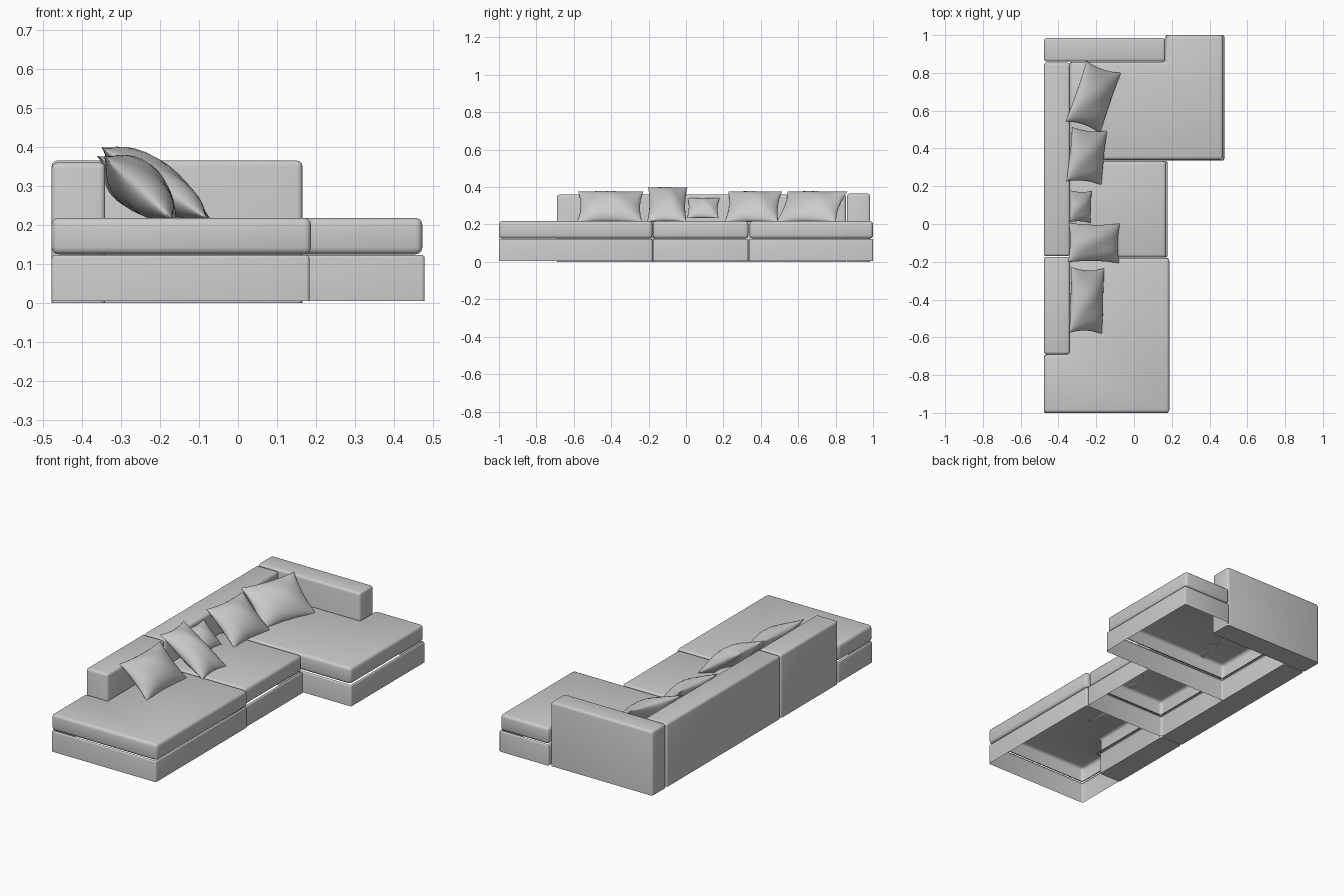
import bpy, bmesh, math
from mathutils import Matrix, Vector

if "Cube" in bpy.data.objects:
    bpy.data.objects.remove(bpy.data.objects["Cube"], do_unlink=True)

fabric = bpy.data.materials.new("grey_fabric")
fabric.use_nodes = True
fabric.diffuse_color = (0.6, 0.6, 0.6, 1)
fabric.node_tree.nodes["Principled BSDF"].inputs["Base Color"].default_value = (0.6, 0.6, 0.6, 1)


def finish(name, bm, angle=40):
    mesh = bpy.data.meshes.new(name)
    bm.to_mesh(mesh)
    bm.free()
    obj = bpy.data.objects.new(name, mesh)
    obj.data.materials.append(fabric)
    bpy.context.collection.objects.link(obj)
    bpy.ops.object.select_all(action='DESELECT')
    obj.select_set(True)
    bpy.context.view_layer.objects.active = obj
    bpy.ops.object.shade_smooth_by_angle(angle=math.radians(angle))
    return obj


def block(name, outline, z0, z1, radius, round_bottom=False, open_bottom=False, open_top=False):
    """Upright prism with softened edges, optionally left open like an upholstery shell."""
    bm = bmesh.new()
    base = bm.faces.new([bm.verts.new((x, y, z0)) for x, y in outline])
    ext = bmesh.ops.extrude_face_region(bm, geom=[base], use_keep_orig=True)
    bmesh.ops.translate(bm, vec=(0, 0, z1 - z0),
                        verts=[g for g in ext["geom"] if isinstance(g, bmesh.types.BMVert)])
    bmesh.ops.recalc_face_normals(bm, faces=bm.faces)
    edges = [e for e in bm.edges if round_bottom or any(v.co.z > z0 + 0.001 for v in e.verts)]
    bmesh.ops.bevel(bm, geom=edges, offset=radius, segments=3, profile=0.5,
                    affect='EDGES', clamp_overlap=True)
    bm.normal_update()
    drop = [f for f in bm.faces
            if (open_bottom and f.normal.z < -0.99 and f.calc_center_median().z < z0 + 0.001)
            or (open_top and f.normal.z > 0.99 and f.calc_center_median().z > z1 - 0.001)]
    bmesh.ops.delete(bm, geom=drop, context='FACES')
    return finish(name, bm)


def rect(x0, x1, y0, y1):
    return [(x0, y0), (x1, y0), (x1, y1), (x0, y1)]


def pillow(name, centre, width, height, thick, tilt, yaw, n=14):
    """Stuffed cushion with pinched corners, leaning against the back."""
    bm = bmesh.new()
    for side in (1, -1):
        grid = []
        for i in range(n + 1):
            for j in range(n + 1):
                u = math.sin((i / n - 0.5) * math.pi)
                v = math.sin((j / n - 0.5) * math.pi)
                puff = max(0, (1 - u * u) * (1 - v * v)) ** 0.6
                x = u * (1 - 0.09 * (1 - v * v)) * width / 2
                y = v * (1 - 0.09 * (1 - u * u)) * height / 2
                ripple = 1 + 0.08 * math.sin(5 * u + 3 * v)
                grid.append(bm.verts.new((x, y, side * puff * ripple * thick / 2)))
        for i in range(n):
            for j in range(n):
                a = i * (n + 1) + j
                quad = [grid[a], grid[a + n + 1], grid[a + n + 2], grid[a + 1]]
                bm.faces.new(quad if side > 0 else quad[::-1])
    bmesh.ops.remove_doubles(bm, verts=bm.verts, dist=0.0002)
    t = math.radians(tilt)
    across = Vector((0, 1, 0))
    slope = Vector((-math.cos(t), 0, math.sin(t)))
    frame = Matrix((across, slope, across.cross(slope))).transposed().to_4x4()
    bm.transform(Matrix.Translation(centre) @ Matrix.Rotation(math.radians(yaw), 4, 'Z') @ frame)
    return finish(name, bm, 70)


# Footprints: the two end seats wrap around the back and the arm
LEFT, INNER = -0.477, -0.34


def chaise(right):
    return [(LEFT, -1), (right, -1), (right, -0.18), (INNER, -0.18), (INNER, -0.692), (LEFT, -0.692)]


def corner(right, front):
    return [(INNER, front), (right, front), (right, 1), (0.168, 1), (0.168, 0.858), (INNER, 0.858)]


seats = {
    "chaise": (chaise(0.183), chaise(0.187)),
    "middle": (rect(INNER, 0.177, -0.177, 0.333), rect(INNER, 0.17, -0.177, 0.333)),
    "corner": (corner(0.478, 0.336), corner(0.472, 0.34)),
}
for part, (base, cushion) in seats.items():
    block(part + "_base", base, 0.005, 0.123, 0.008, open_bottom=True, open_top=True)
    block(part + "_seat_cushion", cushion, 0.125, 0.218, 0.017, round_bottom=True, open_bottom=True)

# Backs and arm
block("front_back_rest", rect(LEFT, INNER, -0.69, -0.174), 0, 0.36, 0.014)
block("rear_back_rest", rect(LEFT, INNER, -0.17, 0.855), 0, 0.36, 0.014)
block("end_arm", rect(LEFT, 0.165, 0.86, 0.985), 0, 0.365, 0.014)

# Loose pillows from front to rear
pillow("front_pillow", (-0.25, -0.405, 0.295), 0.35, 0.24, 0.12, 43, -2)
pillow("long_pillow", (-0.212, -0.1, 0.307), 0.21, 0.33, 0.11, 34, -1)
pillow("small_pillow", (-0.285, 0.092, 0.288), 0.17, 0.16, 0.07, 43, -2)
pillow("square_pillow", (-0.25, 0.36, 0.295), 0.29, 0.25, 0.11, 41, -6)
pillow("corner_pillow", (-0.215, 0.672, 0.295), 0.34, 0.255, 0.11, 40, -19)
